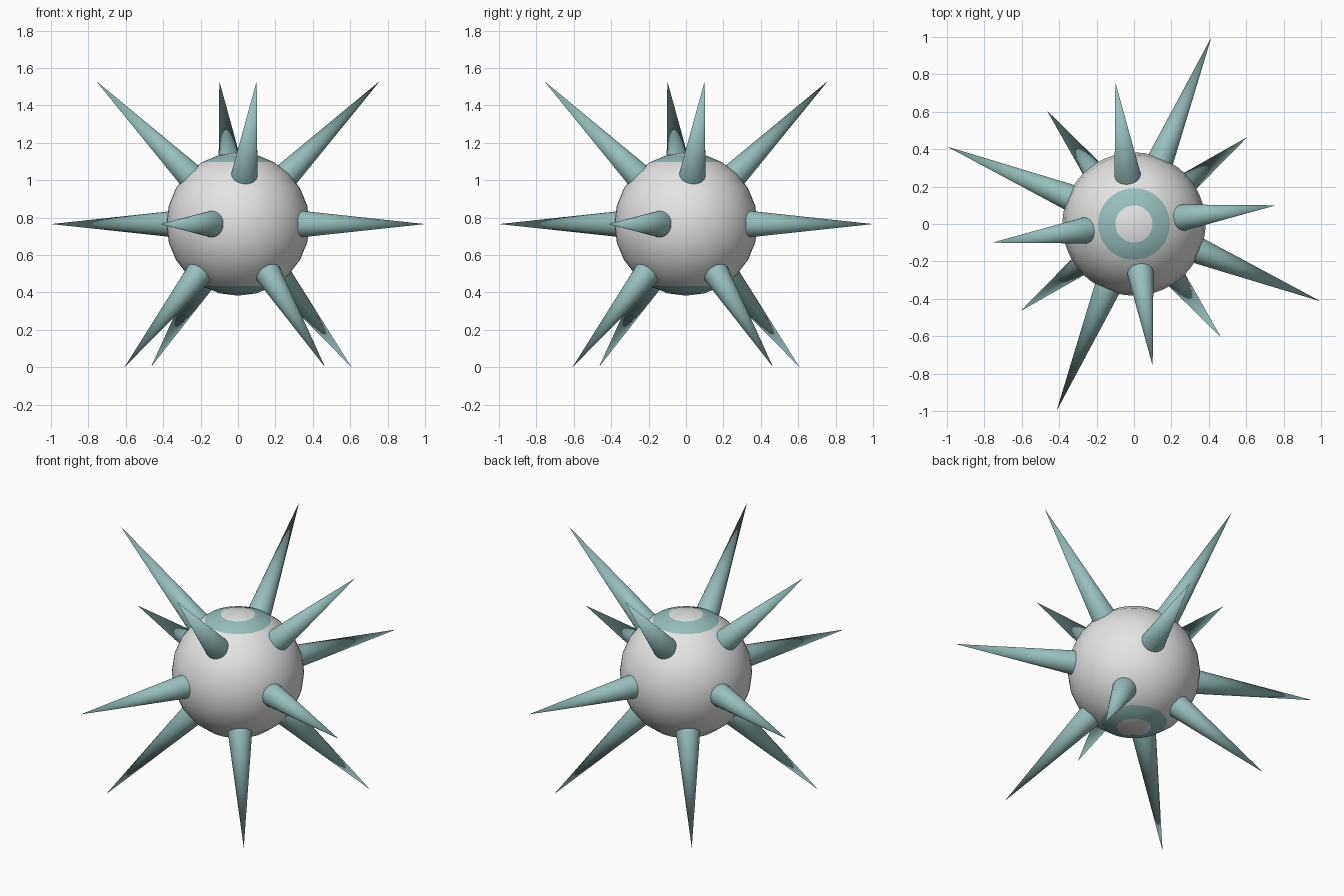
import bpy
from math import radians, cos, sin
from mathutils import Vector

if "Cube" in bpy.data.objects:
    bpy.data.objects.remove(bpy.data.objects["Cube"])

REACH = 1.082                      # centre to spike tip
CENTRE = Vector((0, 0, REACH * sin(radians(45))))
BALL_R = 0.383


def material(name, rgb):
    m = bpy.data.materials.new(name)
    m.diffuse_color = (*rgb, 1)
    m.use_nodes = True
    m.node_tree.nodes["Principled BSDF"].inputs["Base Color"].default_value = m.diffuse_color
    return m


grey = material("light grey", (0.78, 0.78, 0.78))
teal = material("soft teal", (0.31, 0.52, 0.51))

# Ball with a teal ring around each pole
bpy.ops.mesh.primitive_uv_sphere_add(segments=48, ring_count=12, radius=BALL_R, location=CENTRE)
ball = bpy.context.object
ball.name = "ball"
ball.data.materials.append(grey)
ball.data.materials.append(teal)
for f in ball.data.polygons:
    height = abs(f.center.z) / BALL_R
    if cos(radians(30)) < height < cos(radians(15)):
        f.material_index = 1
bpy.ops.object.shade_smooth()


def spike(name, azimuth, elevation):
    a, e = radians(azimuth), radians(elevation)
    d = Vector((cos(a) * cos(e), sin(a) * cos(e), sin(e)))
    start = 0.3                    # base is buried inside the ball
    length = REACH - start
    bpy.ops.mesh.primitive_cone_add(
        vertices=32, radius1=0.099 * length, radius2=0, depth=length,
        location=CENTRE + d * (start + length / 2),
        rotation=d.to_track_quat('Z', 'Y').to_euler())
    ob = bpy.context.object
    ob.name = name
    ob.data.materials.append(teal)
    bpy.ops.object.shade_smooth_by_angle(angle=radians(40))


# Three tiers of four spikes, each tier turned by 30 degrees
for tier, azimuth, elevation in (("middle", -22.5, 0), ("upper", 7.5, 45), ("lower", 37.5, -45)):
    for i in range(4):
        spike(f"{tier}_spike_{i + 1}", azimuth + 90 * i, elevation)
